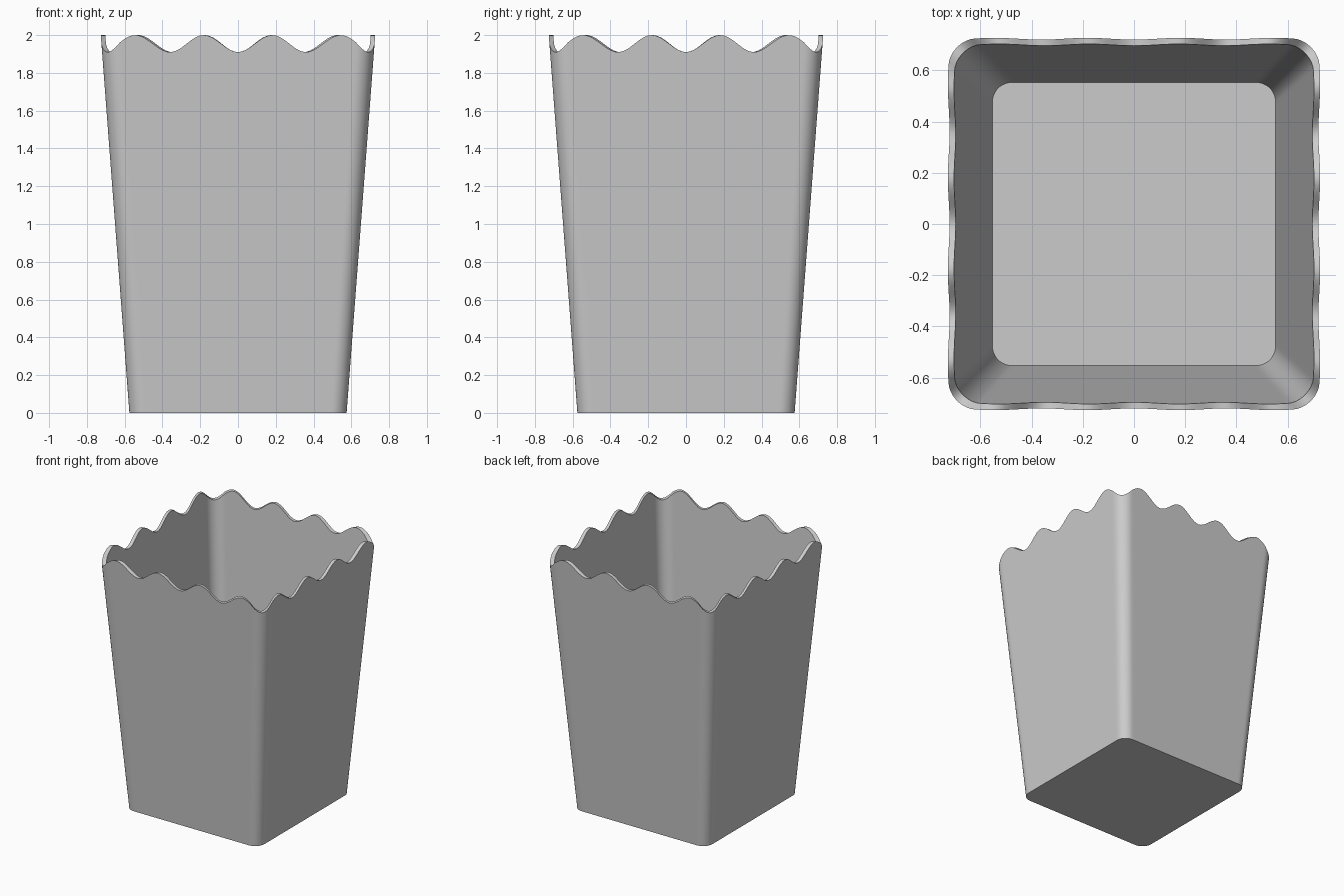
import bpy, bmesh, math

if "Cube" in bpy.data.objects:
    bpy.data.objects.remove(bpy.data.objects["Cube"])

BASE, TOP, WALL, FLOOR = 0.575, 0.7265, 0.024, 0.025
CORNER = 0.14       # corner radius as a fraction of the half width
WAVES = 4           # scallops on each side


def outline():
    """Unit rounded square as (x, y, wave position in -1..1)."""
    flat = 1 - CORNER
    side = []
    for i in range(6):                       # first half corner
        t = i / 6
        a = math.radians(-45 + 45 * t)
        side.append((flat + CORNER * math.cos(a),
                     -flat + CORNER * math.sin(a), -1 + CORNER * t))
    for i in range(57):                      # straight part
        y = -flat + 2 * flat * i / 56
        side.append((1, y, y))
    for i in range(1, 6):                    # second half corner
        t = i / 6
        a = math.radians(45 * t)
        side.append((flat + CORNER * math.cos(a),
                     flat + CORNER * math.sin(a), flat + CORNER * t))
    points = []
    for k in range(4):
        c, s = [(1, 0), (0, 1), (-1, 0), (0, -1)][k]
        points += [(c * x - s * y, s * x + c * y, w) for x, y, w in side]
    return points


def half_width(z):
    return BASE + (TOP - BASE) * z / 2


def rim_height(w):
    return 1.955 - 0.045 * math.cos(math.pi * WAVES * (w + 1))


bm = bmesh.new()
pts = outline()


def ring(height, inset):
    verts = []
    for x, y, w in pts:
        z = height(w)
        h = half_width(z) - inset
        verts.append(bm.verts.new((x * h, y * h, z)))
    return verts


# Outer base, outer rim, inner rim, inner floor
rings = [ring(lambda w: 0.0, 0), ring(rim_height, 0),
         ring(rim_height, WALL), ring(lambda w: FLOOR, WALL)]
n = len(pts)
for low, high in zip(rings, rings[1:]):
    for i in range(n):
        j = (i + 1) % n
        bm.faces.new((low[i], low[j], high[j], high[i]))
bm.faces.new(rings[0][::-1])
bm.faces.new(rings[-1])
bmesh.ops.recalc_face_normals(bm, faces=bm.faces[:])

# Scalloped tapered box
mesh = bpy.data.meshes.new("scalloped_box")
bm.to_mesh(mesh)
bm.free()
box = bpy.data.objects.new("scalloped_box", mesh)
bpy.context.collection.objects.link(box)
bpy.context.view_layer.objects.active = box
box.select_set(True)
bpy.ops.object.shade_smooth_by_angle(angle=math.radians(35))
